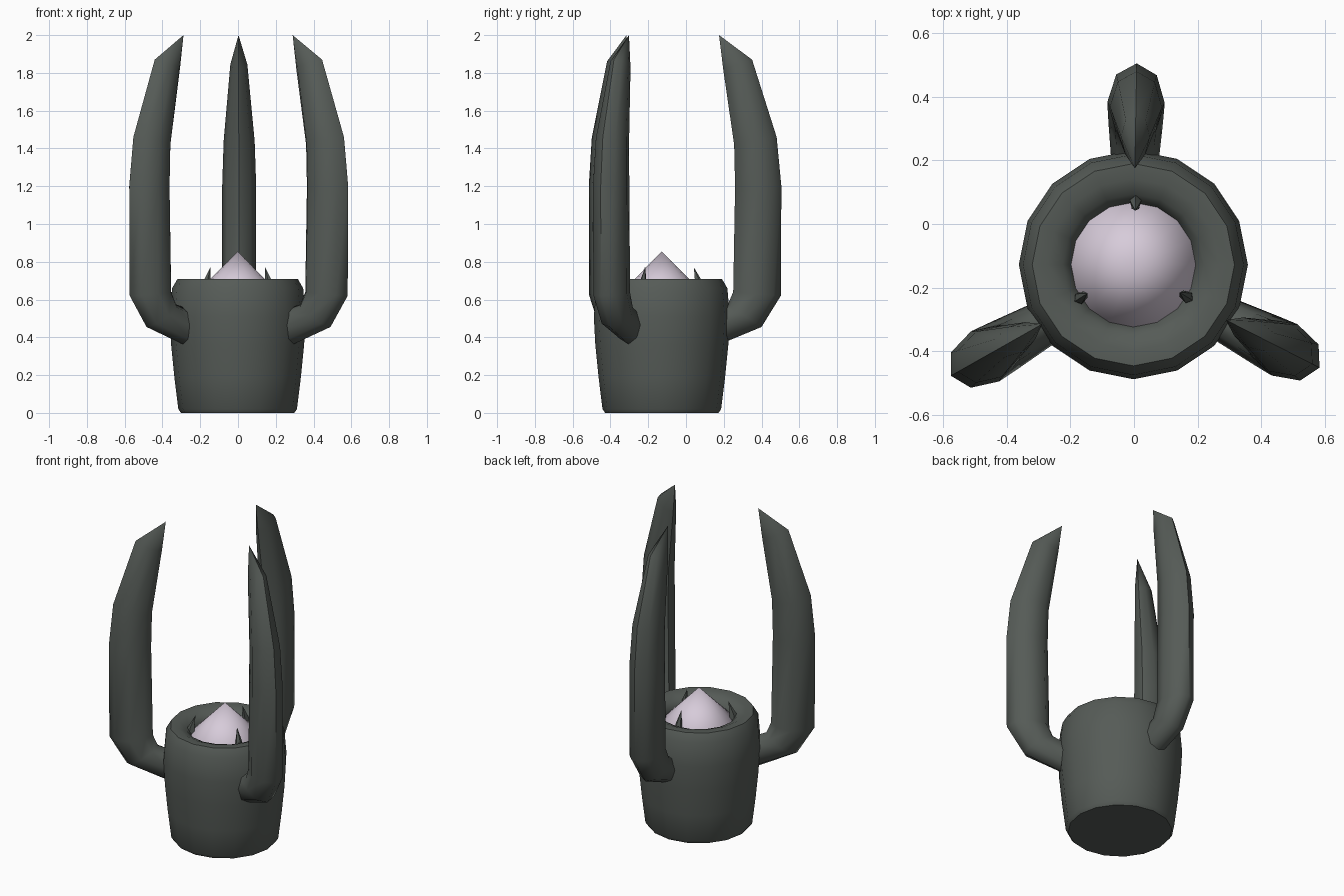
import bpy, bmesh, math
from mathutils import Vector

if "Cube" in bpy.data.objects:
    bpy.data.objects.remove(bpy.data.objects["Cube"], do_unlink=True)


def material(name, rgb):
    m = bpy.data.materials.new(name)
    m.use_nodes = True
    m.diffuse_color = (*rgb, 1)
    bsdf = m.node_tree.nodes["Principled BSDF"]
    bsdf.inputs["Base Color"].default_value = (*rgb, 1)
    bsdf.inputs["Roughness"].default_value = 0.7
    return m


DARK = material("dark grey", (0.092, 0.105, 0.095))
PINK = material("pale pink", (0.68, 0.60, 0.70))


def loft(name, rings, mat, tip=None, angle=50):
    """Skin a stack of equal rings, cap the start, close the end with a tip or cap."""
    bm = bmesh.new()
    loops = [[bm.verts.new(p) for p in ring] for ring in rings]
    n = len(loops[0])
    for a, b in zip(loops, loops[1:]):
        for i in range(n):
            j = (i + 1) % n
            bm.faces.new((a[i], a[j], b[j], b[i]))
    bm.faces.new(loops[0][::-1])
    if tip is None:
        bm.faces.new(loops[-1])
    else:
        t = bm.verts.new(tip)
        for i in range(n):
            bm.faces.new((loops[-1][i], loops[-1][(i + 1) % n], t))
    bmesh.ops.recalc_face_normals(bm, faces=bm.faces)
    me = bpy.data.meshes.new(name)
    bm.to_mesh(me)
    bm.free()
    me.materials.append(mat)
    ob = bpy.data.objects.new(name, me)
    bpy.context.collection.objects.link(ob)
    bpy.ops.object.select_all(action="DESELECT")
    ob.select_set(True)
    bpy.context.view_layer.objects.active = ob
    bpy.ops.object.shade_smooth_by_angle(angle=math.radians(angle))
    return ob


def circle(center, r, z, n=16):
    return [(center[0] + r * math.cos(2 * math.pi * i / n),
             center[1] + r * math.sin(2 * math.pi * i / n), z) for i in range(n)]


# Cup with a rounded rim that rolls inward
CUP = (-0.002, -0.128)
cup_profile = [(0.30, 0), (0.314, 0.02), (0.335, 0.19), (0.352, 0.36), (0.36, 0.51),
               (0.347, 0.66), (0.318, 0.71), (0.27, 0.71), (0.222, 0.69),
               (0.195, 0.655), (0.188, 0.58)]
loft("cup", [circle(CUP, r, z) for r, z in cup_profile], DARK)

# Pale cone resting inside the cup
loft("inner_cone", [circle(CUP, 0.20, 0.60), circle(CUP, 0.197, 0.655)], PINK,
     tip=(*CUP, 0.855), angle=50)

# Horns: outer (r, z), inner (r, z), half width
horn_sections = [((0.30, 0.35), (0.30, 0.55), 0.07),
                 ((0.553, 0.455), (0.375, 0.575), 0.085),
                 ((0.655, 0.62), (0.403, 0.64), 0.09),
                 ((0.658, 1.20), (0.413, 1.20), 0.09),
                 ((0.633, 1.46), (0.408, 1.42), 0.082),
                 ((0.503, 1.87), (0.35, 1.82), 0.045)]
HORN_CENTER = Vector((-0.003, -0.153, 0))
UP = Vector((0, 0, 1))


def horn(name, degrees):
    a = math.radians(degrees)
    out = Vector((math.cos(a), math.sin(a), 0))
    side = Vector((-math.sin(a), math.cos(a), 0))
    place = lambda p: HORN_CENTER + out * p[0] + UP * p[1]
    rings = []
    for o, i, half in horn_sections:
        o, i = place(o), place(i)
        rings.append([(o + i) / 2 + (o - i) / 2 * math.cos(k * math.pi / 4)
                      + side * half * math.sin(k * math.pi / 4) for k in range(8)])
    loft(name, rings, DARK, tip=place((0.328, 2.0)), angle=55)


# Small thorns between the cone and the rim
def thorn(name, degrees):
    a = math.radians(degrees)
    out = Vector((math.cos(a), math.sin(a), 0))
    side = Vector((-math.sin(a), math.cos(a), 0))
    c = Vector((*CUP, 0))
    rings = []
    for r, z, half in ((0.20, 0.60, 0.022), (0.195, 0.69, 0.019)):
        rings.append([c + out * (r + half * 1.2 * math.cos(k * math.pi * 0.4))
                      + side * half * math.sin(k * math.pi * 0.4) + UP * z
                      for k in range(5)])
    loft(name, rings, DARK, tip=c + out * 0.17 + UP * 0.77, angle=30)


for label, horn_angle, thorn_angle in (("back", 89, 88), ("right", 209.5, 212),
                                       ("left", 333, 329)):
    horn(label + "_horn", horn_angle)
    thorn(label + "_thorn", thorn_angle)
